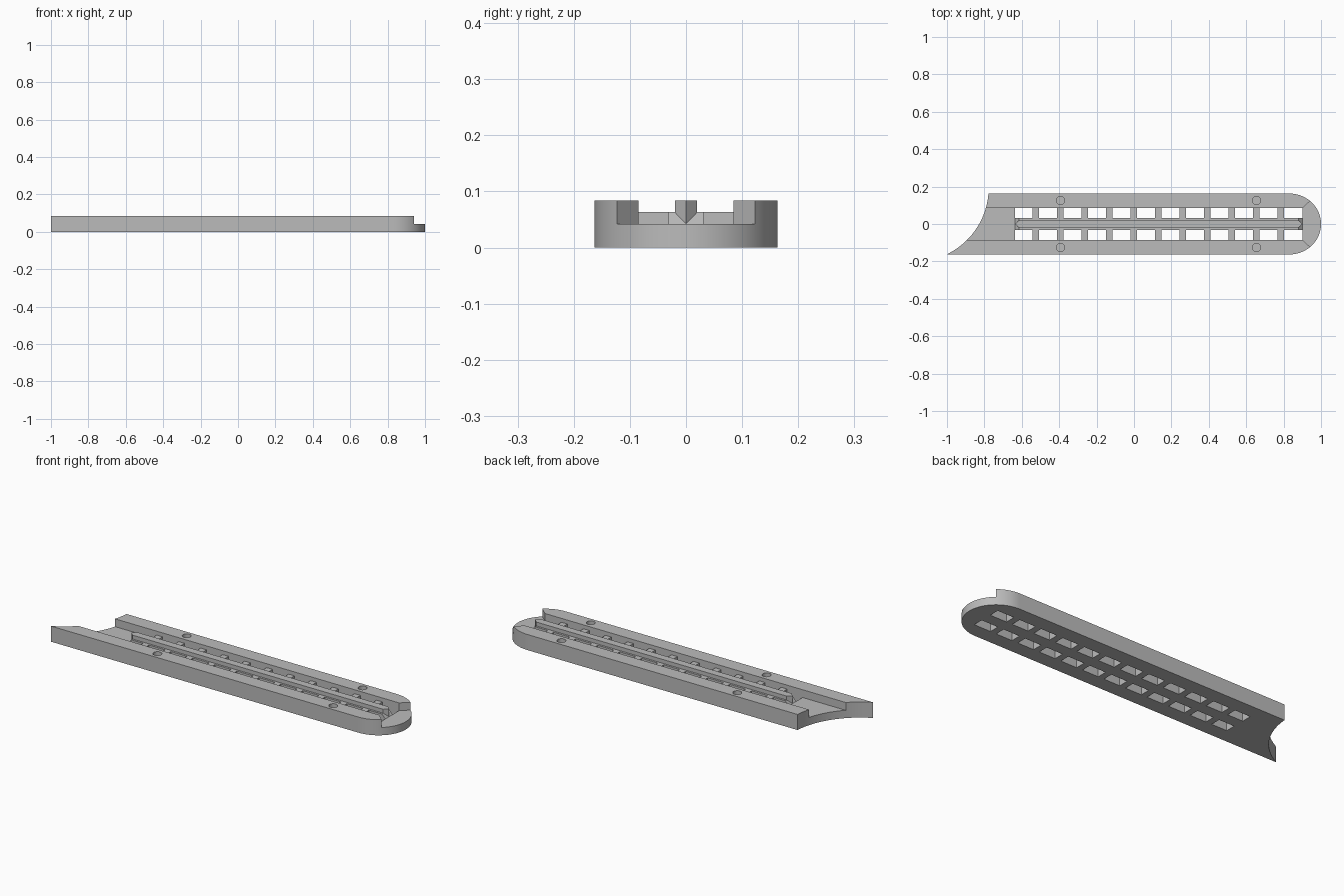
import bpy, bmesh, math

if "Cube" in bpy.data.objects:
    bpy.data.objects.remove(bpy.data.objects["Cube"])

grey = bpy.data.materials.new("plain_grey")
grey.diffuse_color = (0.5, 0.5, 0.5, 1)
grey.use_nodes = True
grey.node_tree.nodes["Principled BSDF"].inputs["Base Color"].default_value = grey.diffuse_color

HALF_W, TOP, FLOOR, RIB_TOP = 0.163, 0.084, 0.042, 0.063
X0, X1 = -0.635, 0.9            # pocket ends
CH, STRIP, RAIL = 0.085, 0.031, 0.02   # half widths


def prism(name, pts, lo, hi, axis="z"):
    """Extrude a 2D outline: along z (points are x,y) or along y (points are x,z)."""
    place = (lambda p, t: (p[0], p[1], t)) if axis == "z" else (lambda p, t: (p[0], t, p[1]))
    bm = bmesh.new()
    a = [bm.verts.new(place(p, lo)) for p in pts]
    b = [bm.verts.new(place(p, hi)) for p in pts]
    bm.faces.new(a)
    bm.faces.new(b)
    n = len(pts)
    for i in range(n):
        j = (i + 1) % n
        bm.faces.new((a[i], a[j], b[j], b[i]))
    bmesh.ops.recalc_face_normals(bm, faces=bm.faces)
    me = bpy.data.meshes.new(name)
    bm.to_mesh(me)
    bm.free()
    me.materials.append(grey)
    ob = bpy.data.objects.new(name, me)
    bpy.context.collection.objects.link(ob)
    return ob


def rect(xa, xb, ya, yb):
    return [(xa, ya), (xb, ya), (xb, yb), (xa, yb)]


def cut(target, cutter):
    bpy.context.view_layer.objects.active = target
    m = target.modifiers.new("cut", "BOOLEAN")
    m.operation, m.solver, m.object = "DIFFERENCE", "EXACT", cutter
    bpy.ops.object.modifier_apply(modifier=m.name)
    bpy.data.objects.remove(cutter)


# Body outline: rounded right end, concave arc at the left end
A = 0.17
outline = []
for i in range(49):
    t = -math.pi / 2 + math.pi * i / 48
    outline.append((1 - A + A * math.cos(t), HALF_W * math.sin(t)))
cx, cy, r = -1.172, 0.194, 0.395
t0 = math.asin((HALF_W - cy) / r)
t1 = math.atan2(-HALF_W - cy, -1 - cx)
for i in range(25):
    t = t0 + (t1 - t0) * i / 24
    outline.append((cx + r * math.cos(t), cy + r * math.sin(t)))
outline[-1] = (-1, -HALF_W)
body = prism("body", outline, 0, TOP)

# Channel flaring at the right end, open pocket, blind screw holes
cut(body, prism("channel_cutter", [(-1.3, -CH), (X1, -CH), (1.1, -0.265), (1.1, 0.265),
                                   (X1, CH), (-1.3, CH)], FLOOR, 0.2))
cut(body, prism("pocket_cutter", rect(X0, X1, -CH, CH), -0.1, 0.2))
for x in (-0.393, 0.655):
    for y in (-0.125, 0.125):
        circle = [(x + 0.022 * math.cos(k * math.pi / 16), y + 0.022 * math.sin(k * math.pi / 16))
                  for k in range(32)]
        cut(body, prism("hole_cutter", circle, FLOOR, 0.2))

# Centre strip with sloped ends, carrying a rail with pointed ends
S = RIB_TOP - FLOOR
prism("centre_strip", [(X0, 0), (X1, 0), (X1, FLOOR), (X1 - S, RIB_TOP),
                       (X0 + S, RIB_TOP), (X0, FLOOR)], -STRIP, STRIP, "y")
prism("centre_rail", [(X0, 0), (X0 + S, -RAIL), (X1 - S, -RAIL), (X1, 0),
                      (X1 - S, RAIL), (X0 + S, RAIL)], FLOOR, TOP)

# Cross ribs between the windows
for k in range(11):
    x = -0.526 + 0.131 * k
    for side, (ya, yb) in (("front", (-CH, -STRIP)), ("back", (STRIP, CH))):
        prism(f"rib_{side}_{k + 1}", rect(x - 0.0175, x + 0.0175, ya, yb), 0, RIB_TOP)

# Smooth the curved walls only
bpy.ops.object.select_all(action="DESELECT")
body.select_set(True)
bpy.context.view_layer.objects.active = body
bpy.ops.object.shade_smooth_by_angle(angle=math.radians(25))
